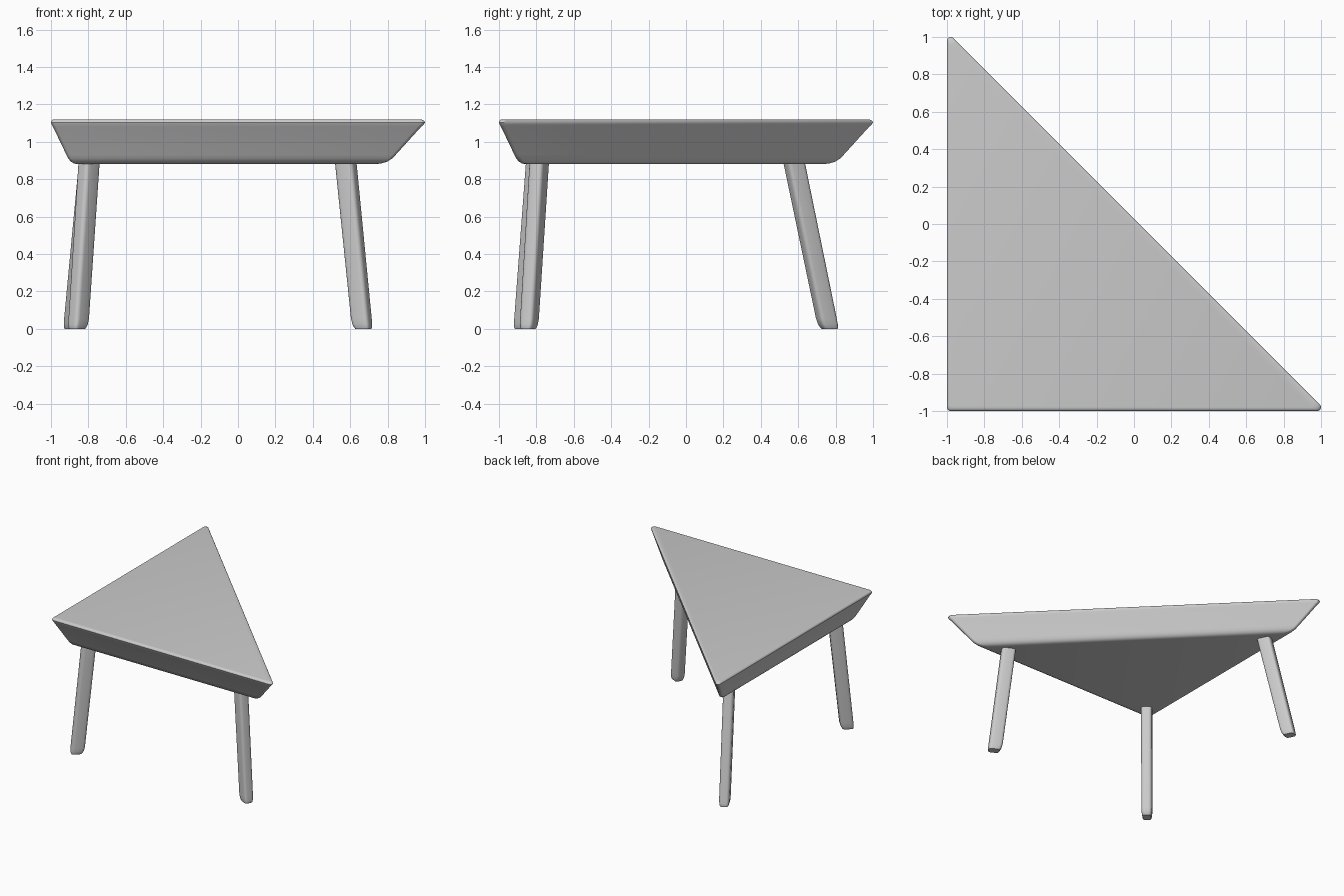
import bpy, bmesh, math
from mathutils import Vector

if "Cube" in bpy.data.objects:
    bpy.data.objects.remove(bpy.data.objects["Cube"])


def loft(name, rings):
    """Skin a stack of equal-length rings and cap both ends."""
    bm = bmesh.new()
    loops = [[bm.verts.new(p) for p in ring] for ring in rings]
    n = len(loops[0])
    for a, b in zip(loops, loops[1:]):
        for i in range(n):
            j = (i + 1) % n
            bm.faces.new((a[i], a[j], b[j], b[i]))
    bm.faces.new(loops[0][::-1])
    bm.faces.new(loops[-1])
    bmesh.ops.recalc_face_normals(bm, faces=bm.faces[:])
    me = bpy.data.meshes.new(name)
    bm.to_mesh(me)
    bm.free()
    ob = bpy.data.objects.new(name, me)
    bpy.context.collection.objects.link(ob)
    bpy.ops.object.select_all(action='DESELECT')
    ob.select_set(True)
    bpy.context.view_layer.objects.active = ob
    bpy.ops.object.shade_smooth_by_angle(angle=math.radians(35))
    return ob


def arc(cx, cy, r, a0, a1, seg):
    return [(cx + r * math.cos(math.radians(a0 + (a1 - a0) * i / seg)),
             cy + r * math.sin(math.radians(a0 + (a1 - a0) * i / seg)))
            for i in range(seg + 1)]


# Table top: rounded right triangle, shrinking toward the underside
R = 0.02
outline = (arc(-1 + R, -1 + R, R, 180, 270, 4)
           + arc(1 - R, -1 + R, R, -90, 45, 6)
           + arc(-1 + R, 1 - R, R, 45, 180, 6))
C = -0.31
profile = [(0.88, 0.79), (0.884, 0.82), (0.893, 0.845), (0.91, 0.865), (0.93, 0.88),
           (1.08, 0.984), (1.093, 0.995), (1.103, 1.0), (1.112, 0.996),
           (1.118, 0.987), (1.12, 0.972)]
loft("table_top", [[(C + (x - C) * s, C + (y - C) * s, z) for x, y in outline]
                   for z, s in profile])


# Legs: rounded rectangular bars splayed outward, long side facing the centre
def leg(name, top, foot, angle):
    L, W, r = 0.051, 0.039, 0.022
    sec = (arc(L - r, W - r, r, 0, 90, 4) + arc(r - L, W - r, r, 90, 180, 4)
           + arc(r - L, r - W, r, 180, 270, 4) + arc(L - r, r - W, r, 270, 360, 4))
    ca, sa = math.cos(math.radians(angle)), math.sin(math.radians(angle))
    top, foot = Vector((*top, 0.88)), Vector((*foot, 0))
    rings = []
    # height, section scale, outward shift of the rounded foot
    for z, s, d in [(0, 0.78, 0.006), (0.008, 0.87, 0.005), (0.025, 0.95, 0.002),
                    (0.055, 1, 0), (0.95, 1.04, 0)]:
        c = foot.lerp(top, z / 0.88)
        rings.append([(c.x + (u * s + d) * ca - v * s * sa,
                       c.y + (u * s + d) * sa + v * s * ca, z) for u, v in sec])
    loft(name, rings)


leg("corner_leg", (-0.797, -0.80), (-0.855, -0.868), 225)
leg("right_leg", (0.577, -0.785), (0.665, -0.84), -26)
leg("back_leg", (-0.80, 0.58), (-0.885, 0.762), 116)
